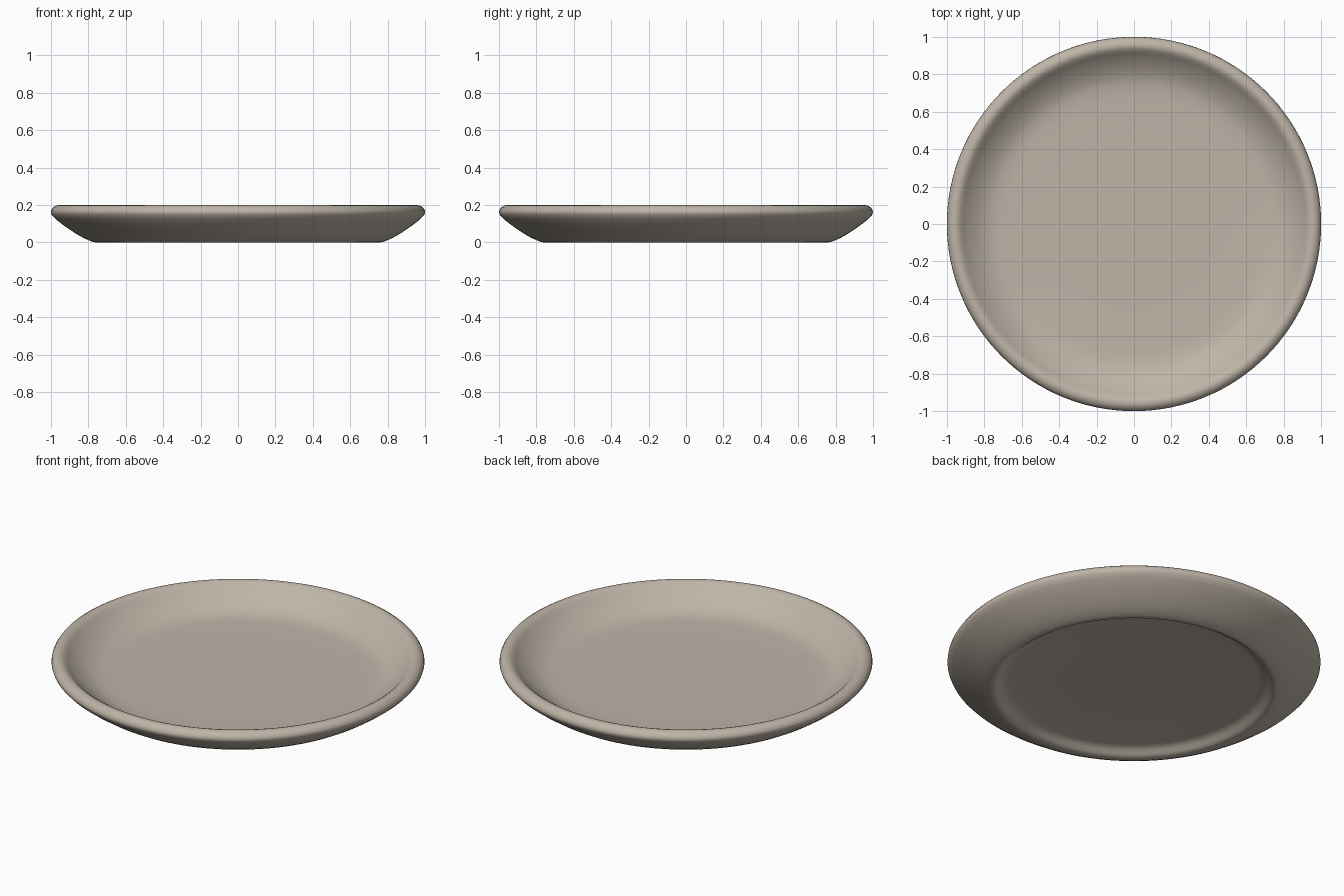
import bpy, bmesh, math

if "Cube" in bpy.data.objects:
    bpy.data.objects.remove(bpy.data.objects["Cube"])

# Glazed clay colour
mat = bpy.data.materials.new("warm_grey_clay")
mat.diffuse_color = (0.52, 0.46, 0.39, 1)
mat.use_nodes = True
mat.node_tree.nodes["Principled BSDF"].inputs["Base Color"].default_value = mat.diffuse_color

# Half profile (radius, height): inner floor, rim, outer wall, foot ring, recess
profile = [
    (0, 0.075), (0.4, 0.075), (0.68, 0.075), (0.745, 0.079), (0.79, 0.09),
    (0.84, 0.117), (0.885, 0.148), (0.91, 0.171), (0.925, 0.186), (0.94, 0.196),
    (0.955, 0.2), (0.972, 0.197), (0.988, 0.187), (0.998, 0.172), (1.0, 0.16),
    (0.995, 0.147), (0.975, 0.125), (0.93, 0.09), (0.87, 0.049), (0.83, 0.026),
    (0.80, 0.012), (0.775, 0.003), (0.76, 0.0), (0.745, 0.002), (0.73, 0.012),
    (0.715, 0.025), (0.695, 0.036), (0.67, 0.04), (0.4, 0.04), (0, 0.04),
]

# Plate: lathe the profile round z
bm = bmesh.new()
verts = [bm.verts.new((r, 0, z)) for r, z in profile]
edges = [bm.edges.new(p) for p in zip(verts, verts[1:])]
bmesh.ops.spin(bm, geom=verts + edges, cent=(0, 0, 0), axis=(0, 0, 1),
               angle=2 * math.pi, steps=128, use_merge=False)
bmesh.ops.remove_doubles(bm, verts=bm.verts, dist=1e-4)
bmesh.ops.recalc_face_normals(bm, faces=bm.faces)
for f in bm.faces:
    f.smooth = True
mesh = bpy.data.meshes.new("plate")
bm.to_mesh(mesh)
bm.free()
mesh.materials.append(mat)
plate = bpy.data.objects.new("plate", mesh)
bpy.context.collection.objects.link(plate)
